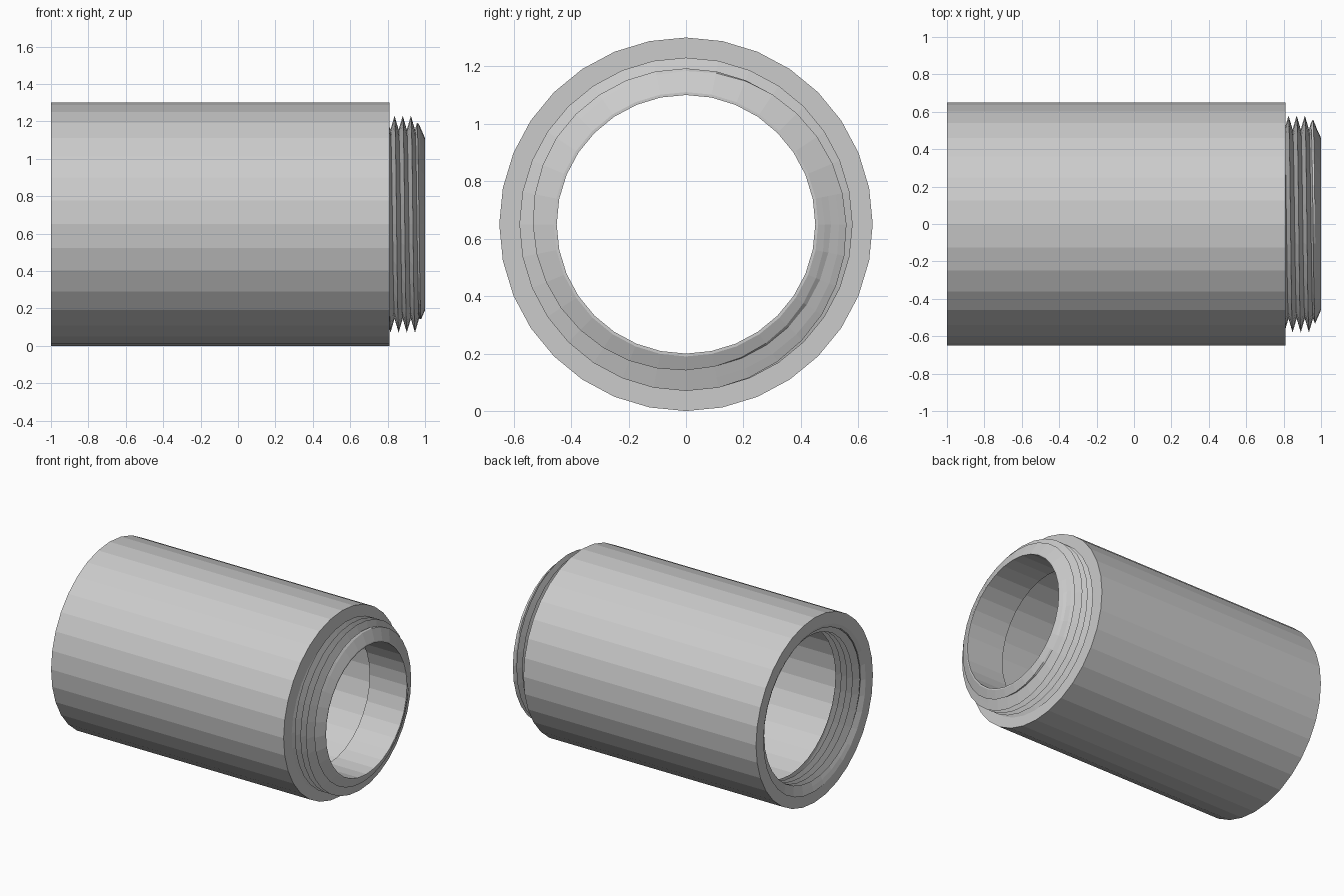
import bpy, bmesh, math

if "Cube" in bpy.data.objects:
    bpy.data.objects.remove(bpy.data.objects["Cube"])

SIDES = 32          # facets around the tube
AXIS_Z = 0.65       # height of the tube axis
PITCH = 0.0437      # thread pitch
ROOT, CREST = 0.505, 0.58

steel = bpy.data.materials.new("light grey metal")
steel.diffuse_color = (0.6, 0.6, 0.6, 1)
steel.use_nodes = True
steel.node_tree.nodes["Principled BSDF"].inputs["Base Color"].default_value = steel.diffuse_color


def sweep(name, column):
    """Sweep a profile round the x axis; column(angle) gives (x, radius) points."""
    bm = bmesh.new()
    cols = []
    for i in range(SIDES + 1):
        a = 2 * math.pi * i / SIDES
        cols.append([bm.verts.new((x, r * math.cos(a), AXIS_Z + r * math.sin(a)))
                     for x, r in column(a)])
    for c, d in zip(cols, cols[1:]):
        for j in range(len(c) - 1):
            bm.faces.new((c[j], c[j + 1], d[j + 1], d[j]))
    bmesh.ops.remove_doubles(bm, verts=bm.verts, dist=1e-5)
    bmesh.ops.dissolve_degenerate(bm, edges=bm.edges, dist=1e-6)
    mesh = bpy.data.meshes.new(name)
    bm.to_mesh(mesh)
    bm.free()
    mesh.materials.append(steel)
    obj = bpy.data.objects.new(name, mesh)
    bpy.context.collection.objects.link(obj)
    return obj


def thread_column(a, x0, lo, hi, limit):
    """Triangular helix section between lo and hi, in +x order."""
    start = x0 + PITCH * (a / (2 * math.pi) - 0.25)
    k0 = math.floor((lo - x0) / PITCH) * 4 - 8
    count = int((hi - lo) / PITCH) * 4 + 24
    pts = []
    for k in range(k0, k0 + count):
        x = min(max(start + k * PITCH / 4, lo), hi)
        t = ((x - start) / PITCH) % 1.0
        r = ROOT + (CREST - ROOT) * abs(2 * t - 1)
        pts.append((x, limit(x, r)))
    return pts


# Outer wall with both shoulder faces
sweep("outer_shell", lambda a: [(0.81, 0.5), (0.81, 0.65), (-1, 0.65), (-1, 0.57)])

# Wide bore with a narrower sleeve inside the spigot
sweep("bore", lambda a: [(-0.81, 0.505), (-0.81, 0.56), (0.71, 0.56),
                         (0.71, 0.45), (1, 0.45), (1, 0.46)])

# Threaded spigot, chamfered at the tip
sweep("spigot_thread", lambda a: thread_column(
    a, 0.837, 0.81, 1.0, lambda x, r: min(r, 0.46 + 2.3 * (1 - x)))[::-1])

# Threaded socket, chamfered at the mouth
sweep("socket_thread", lambda a: thread_column(
    a, 0.837 - 1.81, -1.0, -0.81,
    lambda x, r: 0.57 if x <= -1.0 else max(r, 0.57 - 2.3 * (x + 1))))
